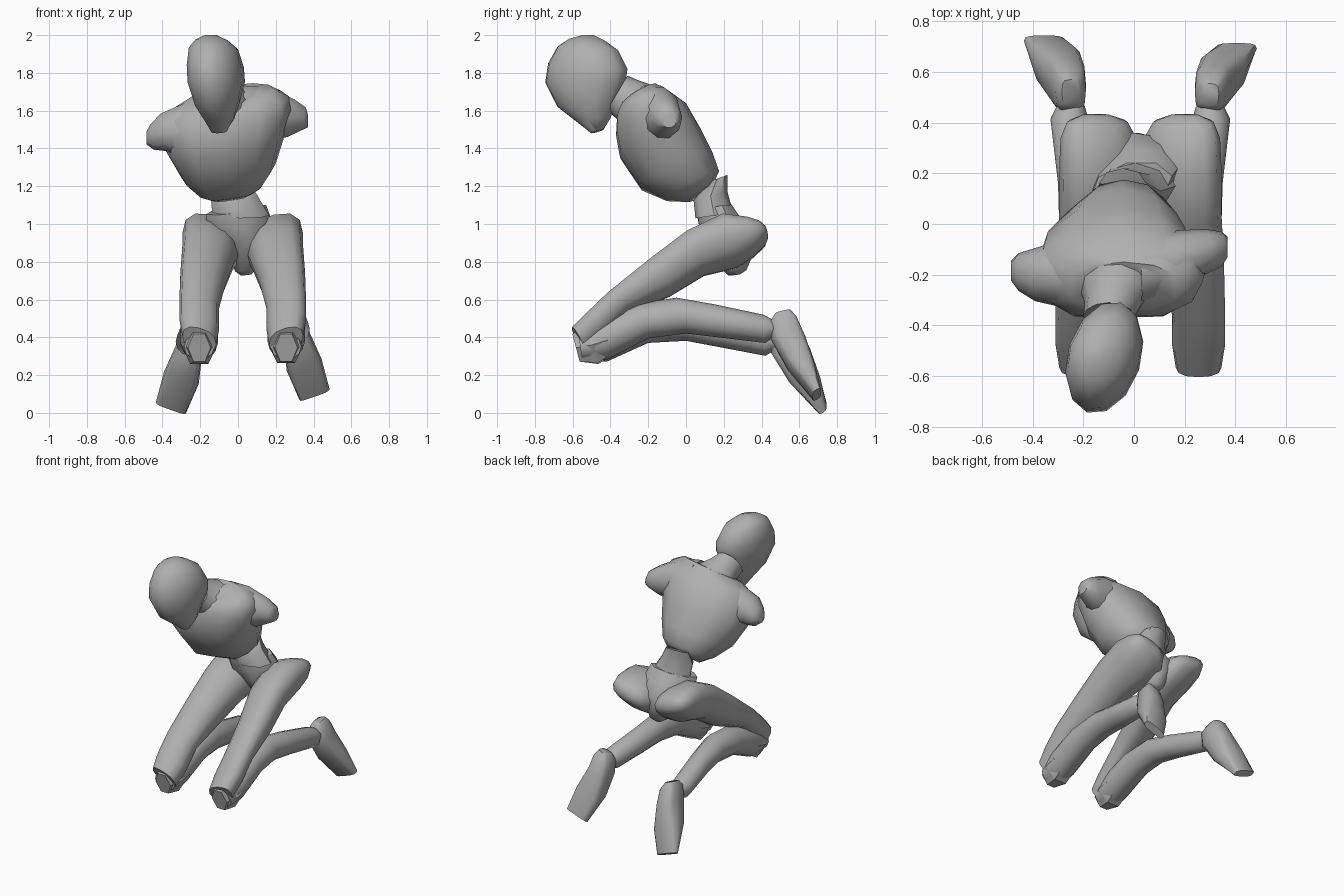
import bpy
import math
from mathutils import Vector

cube = bpy.data.objects.get("Cube")
if cube:
    bpy.data.objects.remove(cube, do_unlink=True)

grey = bpy.data.materials.new("plain_grey")
grey.use_nodes = True
colour = (0.43, 0.43, 0.43, 1)
grey.diffuse_color = colour
grey.node_tree.nodes["Principled BSDF"].inputs["Base Color"].default_value = colour


def loft(name, rings, sides=12, box=1.0, groove=1.0, angle=50):
    """Skin a row of elliptical rings, each (centre, half axis u, half axis v)."""
    verts, faces = [], []
    for centre, u, v in rings:
        for i in range(sides):
            t = 2 * math.pi * i / sides
            c, s = math.cos(t), math.sin(t)
            c = math.copysign(abs(c) ** box, c)
            s = math.copysign(abs(s) ** box, s)
            if s > 0.99:
                s *= groove
            verts.append(centre + u * c + v * s)
    for r in range(len(rings) - 1):
        for i in range(sides):
            j = (i + 1) % sides
            p, q = r * sides, (r + 1) * sides
            faces.append((p + i, p + j, q + j, q + i))
    faces.append(tuple(reversed(range(sides))))
    faces.append(tuple(range(len(verts) - sides, len(verts))))
    mesh = bpy.data.meshes.new(name)
    mesh.from_pydata(verts, [], faces)
    mesh.materials.append(grey)
    obj = bpy.data.objects.new(name, mesh)
    bpy.context.collection.objects.link(obj)
    # consistent outward normals and smooth shading
    bpy.ops.object.select_all(action="DESELECT")
    obj.select_set(True)
    bpy.context.view_layer.objects.active = obj
    bpy.ops.object.mode_set(mode="EDIT")
    bpy.ops.mesh.select_all(action="SELECT")
    bpy.ops.mesh.normals_make_consistent(inside=False)
    bpy.ops.object.mode_set(mode="OBJECT")
    bpy.ops.object.shade_smooth_by_angle(angle=math.radians(angle))


def profile(rows, roll=0.0, yaw=0.0):
    """Rings from rows of (x centre, half width, back y, back z, front y, front z)."""
    rings = []
    for x, w, ya, za, yb, zb in rows:
        a, b = Vector((0, ya, za)), Vector((0, yb, zb))
        half = (b - a) / 2
        half.x = yaw * half.y
        rings.append((Vector((x, 0, 0)) + (a + b) / 2,
                      Vector((w, -yaw * w, roll * w)), half))
    return rings


# head, turned slightly towards its right
loft("head", profile([
    (-.10, .04, -.44, 1.50, -.50, 1.48), (-.10, .075, -.40, 1.56, -.59, 1.55),
    (-.11, .105, -.37, 1.64, -.68, 1.62), (-.115, .135, -.32, 1.75, -.745, 1.75),
    (-.12, .135, -.31, 1.82, -.73, 1.85), (-.13, .12, -.36, 1.92, -.68, 1.94),
    (-.14, .08, -.43, 1.97, -.62, 1.98), (-.145, .03, -.49, 2.0, -.55, 2.0)],
    yaw=.33))

# short thick neck
loft("neck", profile([
    (-.10, .10, -.31, 1.785, -.42, 1.60), (-.08, .115, -.25, 1.76, -.37, 1.56),
    (-.05, .17, -.15, 1.725, -.33, 1.52)]))

# broad chest, widest at the shoulders, with a shallow groove down the front
loft("torso", profile([
    (-.035, .12, .14, 1.20, .01, 1.12), (-.04, .18, .175, 1.28, -.12, 1.125),
    (-.05, .25, .14, 1.38, -.26, 1.185), (-.065, .315, .08, 1.50, -.375, 1.36),
    (-.06, .34, .0, 1.64, -.39, 1.46), (-.05, .32, -.08, 1.695, -.38, 1.56),
    (-.04, .23, -.15, 1.735, -.35, 1.62)], roll=.15), box=.95, groove=.9)


# rounded arm stumps, rings standing across x
def shoulder(name, rows):
    loft(name, [(Vector((x, y, z)), Vector((0, r, 0)), Vector((lean, 0, h)))
                for x, y, z, r, h, lean in rows], sides=10)


shoulder("left_shoulder", [
    (.03, -.18, 1.59, .15, .15, 0), (.17, -.155, 1.585, .13, .145, 0),
    (.28, -.11, 1.56, .09, .105, .02), (.345, -.10, 1.555, .07, .065, .015),
    (.37, -.09, 1.545, .04, .035, 0)])
shoulder("right_shoulder", [
    (-.14, -.19, 1.50, .15, .17, 0), (-.28, -.195, 1.485, .135, .16, -.01),
    (-.39, -.20, 1.485, .105, .105, -.02), (-.455, -.19, 1.46, .075, .07, -.01),
    (-.485, -.185, 1.455, .04, .035, 0)])

# waist and twisted pelvis
loft("waist", profile([
    (-.045, .09, .22, 1.26, .11, 1.22), (-.02, .125, .22, 1.17, .04, 1.125),
    (.015, .15, .25, 1.06, .05, 1.03)]), sides=8)
loft("pelvis", profile([
    (-.01, .16, .24, 1.09, .06, 1.06), (.005, .17, .29, 1.02, .07, .99),
    (.03, .14, .36, .94, .08, .92), (.045, .09, .36, .85, .13, .83),
    (.045, .06, .32, .755, .19, .76), (.045, .03, .29, .735, .22, .73)],
    roll=.15, yaw=-.25), sides=8)

# legs, described for the left side
MIDDLE = .025
THIGH = [
    (.20, .06, .42, .985, .435, .93), (.195, .12, .385, 1.01, .42, .89),
    (.19, .15, .32, 1.03, .36, .83), (.19, .155, .19, 1.05, .27, .77),
    (.205, .14, .0, .96, .10, .73),
    (.235, .12, -.20, .81, -.08, .62), (.255, .105, -.42, .63, -.30, .53),
    (.255, .105, -.53, .525, -.42, .41), (.255, .09, -.605, .45, -.53, .32)]
CALF = [
    (.255, .08, -.57, .42, -.55, .28), (.255, .10, -.45, .50, -.42, .28),
    (.255, .10, -.25, .58, -.20, .395), (.255, .09, -.05, .61, .0, .42),
    (.27, .08, .15, .575, .17, .40), (.305, .075, .41, .52, .42, .37),
    (.30, .055, .465, .49, .465, .40)]
KNEE = [
    (.255, .06, -.605, .43, -.56, .26), (.255, .095, -.54, .47, -.46, .25),
    (.255, .10, -.44, .47, -.39, .30)]
FOOT = [
    (.30, .035, .555, .54, .47, .52), (.30, .06, .59, .50, .445, .48),
    (.31, .07, .63, .41, .45, .39), (.35, .092, .68, .26, .53, .25),
    (.405, .08, .715, .11, .67, .085)]


def right_side(rows):
    """Mirror the rows for the right leg, whose shin hangs a little lower."""
    mirrored = []
    for x, w, ya, za, yb, zb in rows:
        ends = []
        for y, z in ((ya, za), (yb, zb)):
            drop = .07 * min(1, max(0, y + .55))
            reach = .03 * max(0, min(1, (y - .45) / .2))
            ends += [y + reach, z - drop]
        mirrored.append((2 * MIDDLE - x, w, *ends))
    return mirrored


for label, side in (("left", 1), ("right", -1)):
    thigh = THIGH if side > 0 else [(2 * MIDDLE - r[0],) + r[1:] for r in THIGH]
    calf, knee, foot = ((CALF, KNEE, FOOT) if side > 0
                        else map(right_side, (CALF, KNEE, FOOT)))
    loft(label + "_thigh", profile(thigh, roll=.25 * side), box=.85)
    loft(label + "_shin", profile(calf))
    loft(label + "_knee", profile(knee), sides=6, angle=20)
    loft(label + "_foot", profile(foot, roll=.35 * side), box=.6)
